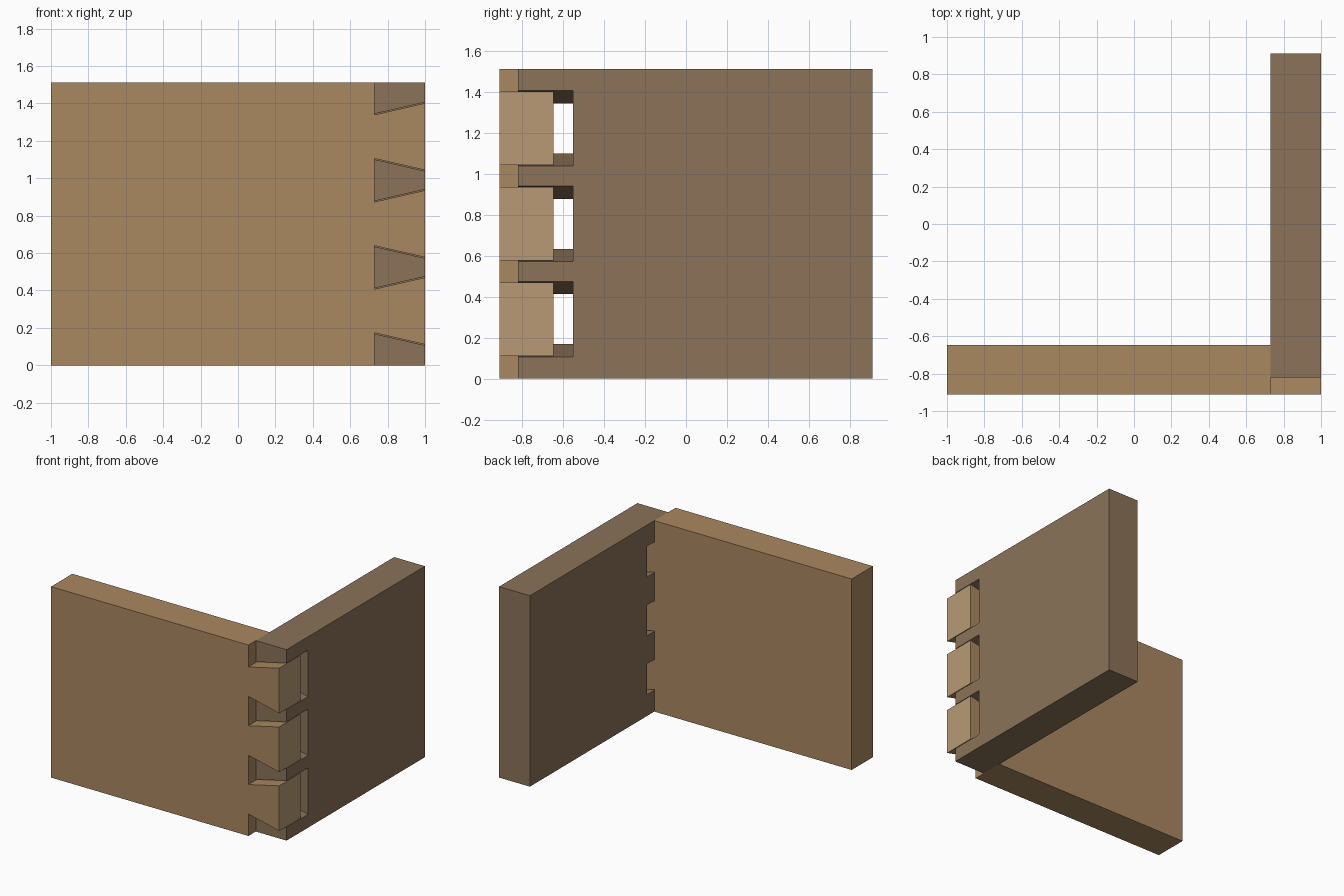
import bpy, bmesh

if "Cube" in bpy.data.objects:
    bpy.data.objects.remove(bpy.data.objects["Cube"])

H = 1.513                                  # board height
X0, X1 = 0.73, 1.0                         # joint zone in x
Y_FRONT, Y_INNER, Y_BACK = -0.912, -0.646, 0.912
PIN_TIP, SOCKET_END = -0.82, -0.552
CENTRES = [H / 2 + i * 0.466 for i in (-1, 0, 1)]
TAIL = (0.117, 0.179)                      # half heights: root, end
SOCKET = (0.122, 0.184)


def material(name, rgb):
    m = bpy.data.materials.new(name)
    m.diffuse_color = (*rgb, 1)
    m.use_nodes = True
    m.node_tree.nodes["Principled BSDF"].inputs["Base Color"].default_value = m.diffuse_color
    return m


def prism(name, profile, y0, y1, mat=None):
    """Extrude an x-z profile from y0 to y1."""
    bm = bmesh.new()
    face = bm.faces.new([bm.verts.new((x, y0, z)) for x, z in profile])
    out = bmesh.ops.extrude_face_region(bm, geom=[face])
    verts = [v for v in out["geom"] if isinstance(v, bmesh.types.BMVert)]
    bmesh.ops.translate(bm, verts=verts, vec=(0, y1 - y0, 0))
    bmesh.ops.recalc_face_normals(bm, faces=bm.faces)
    me = bpy.data.meshes.new(name)
    bm.to_mesh(me)
    bm.free()
    if mat:
        me.materials.append(mat)
    ob = bpy.data.objects.new(name, me)
    bpy.context.collection.objects.link(ob)
    return ob


tail_wood = material("tail_wood", (0.40, 0.246, 0.117))
pin_wood = material("pin_wood", (0.258, 0.171, 0.098))
end_grain = material("end_grain", (0.479, 0.323, 0.181))

# Tail board: one profile with three flared tails
profile = [(-1, 0), (X0, 0)]
for c in CENTRES:
    profile += [(X0, c - TAIL[0]), (X1, c - TAIL[1]),
                (X1, c + TAIL[1]), (X0, c + TAIL[0])]
profile += [(X0, H), (-1, H)]
tail_board = prism("tail_board", profile, Y_FRONT, Y_INNER, tail_wood)

# Lighter end grain on the tail tips
tail_board.data.materials.append(end_grain)
for p in tail_board.data.polygons:
    if p.normal.x > 0.9 and p.center.x > X1 - 0.01:
        p.material_index = 1

# Pin board: block with three tapered sockets, pulled slightly out of the joint
pin_board = prism("pin_board", [(X0, 0), (X1, 0), (X1, H), (X0, H)],
                  PIN_TIP, Y_BACK, pin_wood)
slope = (SOCKET[1] - SOCKET[0]) / (X1 - X0)
m = 0.1                                    # cutter overshoot
a, b = SOCKET[0] - m * slope, SOCKET[1] + m * slope
for c in CENTRES:
    cutter = prism("socket_cutter", [(X0 - m, c - a), (X1 + m, c - b),
                                     (X1 + m, c + b), (X0 - m, c + a)],
                   PIN_TIP - m, SOCKET_END, pin_wood)
    cutter.hide_render = True
    cutter.hide_set(True)
    mod = pin_board.modifiers.new("socket", 'BOOLEAN')
    mod.operation = 'DIFFERENCE'
    mod.solver = 'EXACT'
    mod.object = cutter

# Bake the sockets and remove the cutters
dg = bpy.context.evaluated_depsgraph_get()
baked = bpy.data.meshes.new_from_object(pin_board.evaluated_get(dg))
pin_board.modifiers.clear()
pin_board.data = baked
for ob in list(bpy.data.objects):
    if ob.name.startswith("socket_cutter"):
        bpy.data.objects.remove(ob)
